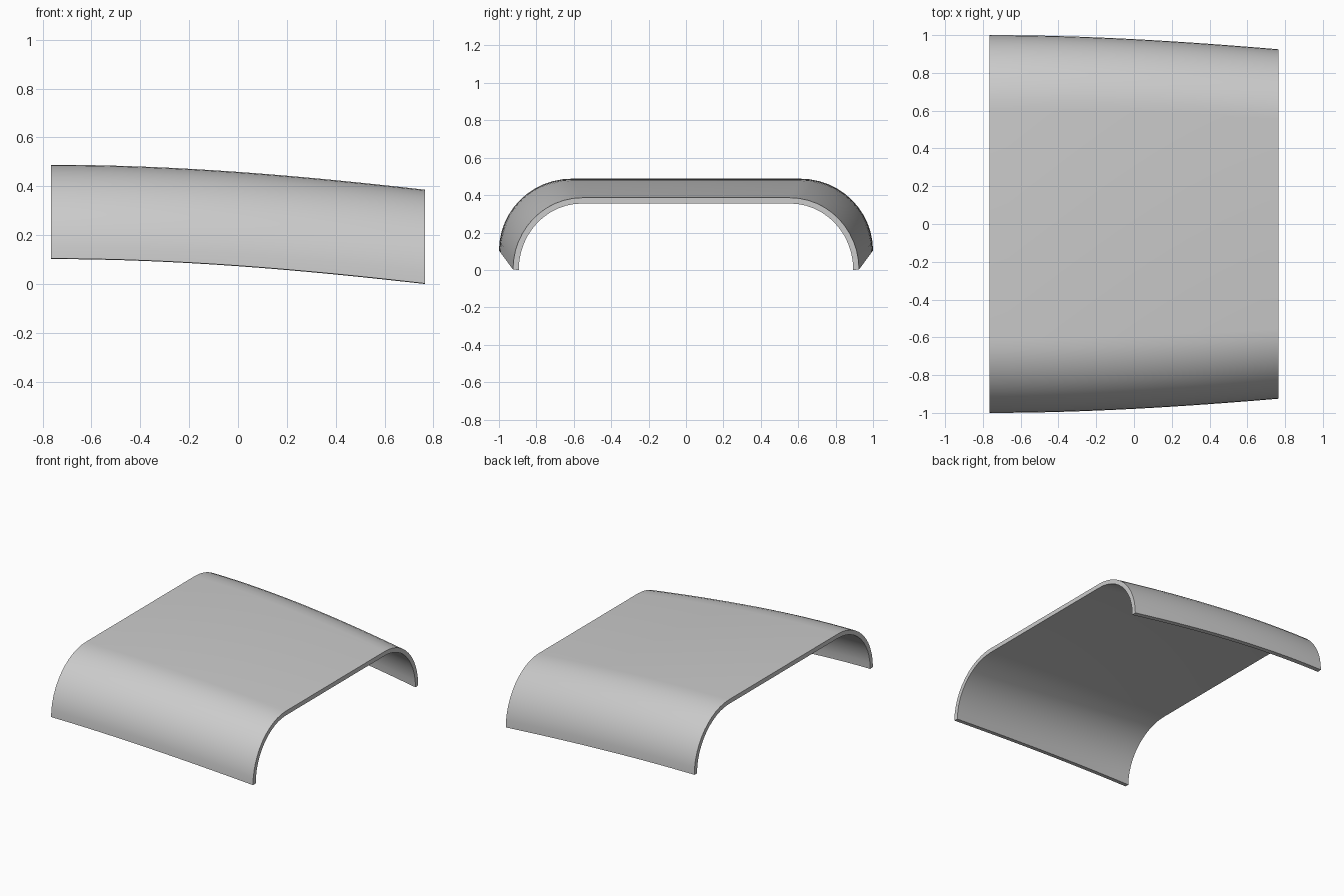
import bpy, bmesh, math

# Remove the default cube
cube = bpy.data.objects.get("Cube")
if cube:
    bpy.data.objects.remove(cube, do_unlink=True)

HALF_LENGTH = 0.765
STATIONS = 16
ARC_STEPS = 12

# Single grey finish
grey = bpy.data.materials.new("plain_grey")
grey.use_nodes = True
colour = (0.6, 0.6, 0.6, 1)
grey.diffuse_color = colour
grey.node_tree.nodes["Principled BSDF"].inputs["Base Color"].default_value = colour


def section(t):
    """Outer arch profile at t, from one side edge over the top to the other."""
    ease = 1.28 * t ** 2 - 0.28 * t ** 3
    half_width = 1 - 0.075 * ease
    flat = 0.61 - 0.055 * ease
    top = 0.492 - 0.102 * ease
    height = 0.384
    arc = []
    for i in range(ARC_STEPS + 1):
        a = math.pi / 2 * i / ARC_STEPS
        arc.append((flat + (half_width - flat) * math.cos(a),
                    top - height + height * math.sin(a)))
    x = HALF_LENGTH * (2 * t - 1)
    return [(x, -y, z) for y, z in arc] + [(x, y, z) for y, z in reversed(arc)]


# Curved outer skin swept along x
bm = bmesh.new()
rows = [[bm.verts.new(p) for p in section(i / STATIONS)] for i in range(STATIONS + 1)]
for a, b in zip(rows, rows[1:]):
    for j in range(len(a) - 1):
        bm.faces.new((a[j], b[j], b[j + 1], a[j + 1]))
bm.normal_update()
mesh = bpy.data.meshes.new("curved_cover")
bm.to_mesh(mesh)
bm.free()
mesh.materials.append(grey)
cover = bpy.data.objects.new("curved_cover", mesh)
bpy.context.collection.objects.link(cover)

# Thickness goes inward from the outer skin
bpy.ops.object.select_all(action='DESELECT')
cover.select_set(True)
bpy.context.view_layer.objects.active = cover
solid = cover.modifiers.new("thickness", 'SOLIDIFY')
solid.thickness = 0.031
solid.offset = -1
bpy.ops.object.modifier_apply(modifier=solid.name)

# Trim both ends square and rest the lower edge on the ground
for v in mesh.vertices:
    if abs(v.co.x) > HALF_LENGTH - 0.02:
        v.co.x = math.copysign(HALF_LENGTH, v.co.x)
lowest = min(v.co.z for v in mesh.vertices)
for v in mesh.vertices:
    v.co.z -= lowest
bpy.ops.object.shade_smooth_by_angle(angle=math.radians(35))
